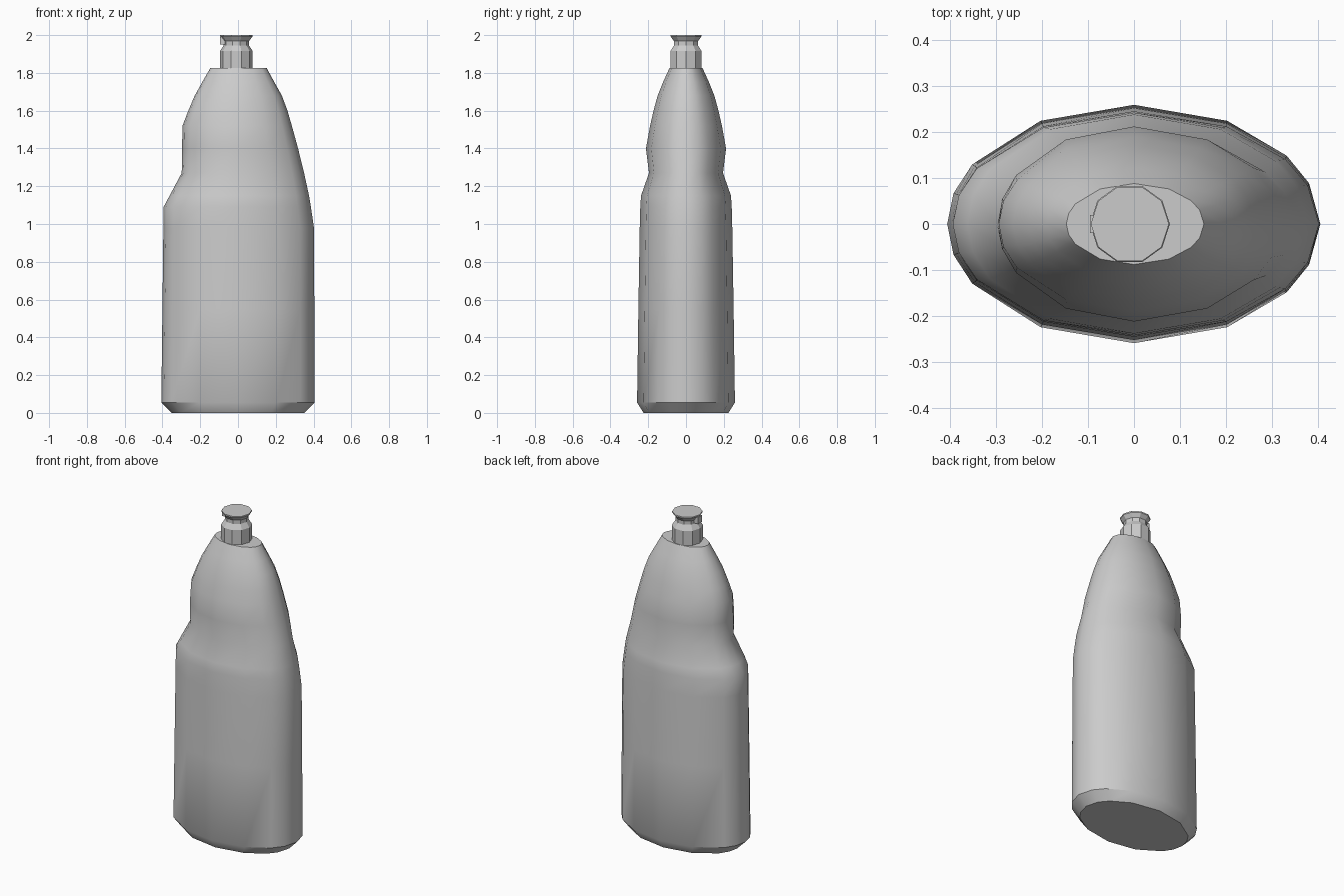
import bpy, bmesh
from math import cos, sin, radians

if "Cube" in bpy.data.objects:
    bpy.data.objects.remove(bpy.data.objects["Cube"])


def loft(name, rings, angle):
    """Skin a stack of equal-sized rings, cap both ends, smooth by angle."""
    bm = bmesh.new()
    loops = [[bm.verts.new(p) for p in ring] for ring in rings]
    n = len(loops[0])
    for a, b in zip(loops, loops[1:]):
        for i in range(n):
            j = (i + 1) % n
            bm.faces.new((a[i], a[j], b[j], b[i]))
    bm.faces.new(loops[0][::-1])
    bm.faces.new(loops[-1])
    bmesh.ops.recalc_face_normals(bm, faces=bm.faces)
    mesh = bpy.data.meshes.new(name)
    bm.to_mesh(mesh)
    bm.free()
    obj = bpy.data.objects.new(name, mesh)
    bpy.context.collection.objects.link(obj)
    bpy.ops.object.select_all(action='DESELECT')
    obj.select_set(True)
    bpy.context.view_layer.objects.active = obj
    bpy.ops.object.shade_smooth_by_angle(angle=radians(angle))
    return obj


# Bottle body: z, left reach, right reach, half depth
body_sections = [
    (0.00, 0.350, 0.350, 0.225),
    (0.055, 0.406, 0.405, 0.259),
    (0.55, 0.400, 0.404, 0.252),
    (0.98, 0.395, 0.402, 0.245),
    (1.09, 0.394, 0.386, 0.242),
    (1.15, 0.362, 0.376, 0.238),
    (1.27, 0.298, 0.350, 0.196),
    (1.40, 0.296, 0.318, 0.212),
    (1.52, 0.294, 0.285, 0.190),
    (1.60, 0.263, 0.262, 0.172),
    (1.68, 0.229, 0.232, 0.150),
    (1.75, 0.190, 0.193, 0.122),
    (1.825, 0.147, 0.152, 0.088),
]
half = [0, 20, 35, 60, 90, 120, 150, 165, 180]
angles = half + [360 - a for a in half[-2:0:-1]]


def body_ring(z, left, right, depth):
    ring = []
    for a in angles:
        c, s = cos(radians(a)), sin(radians(a))
        ring.append((c * (right if c > 0 else left), s * depth, z))
    return ring


loft("bottle_body", [body_ring(*s) for s in body_sections], 35)

# Ten-sided neck and flared nozzle cap: radius, z
cx = -0.009
neck_profile = [(0.087, 1.80), (0.087, 1.915), (0.067, 1.945),
                (0.067, 1.968), (0.085, 1.992), (0.085, 2.0)]
loft("neck_cap", [[(cx + r * cos(radians(36 * i)), r * sin(radians(36 * i)), z)
                   for i in range(10)] for r, z in neck_profile], 25)

# Small latch on the left of the cap
loft("cap_latch", [[(-0.096, -0.02, z), (-0.06, -0.02, z),
                    (-0.06, 0.02, z), (-0.096, 0.02, z)]
                   for z in (1.95, 1.99)], 25)
